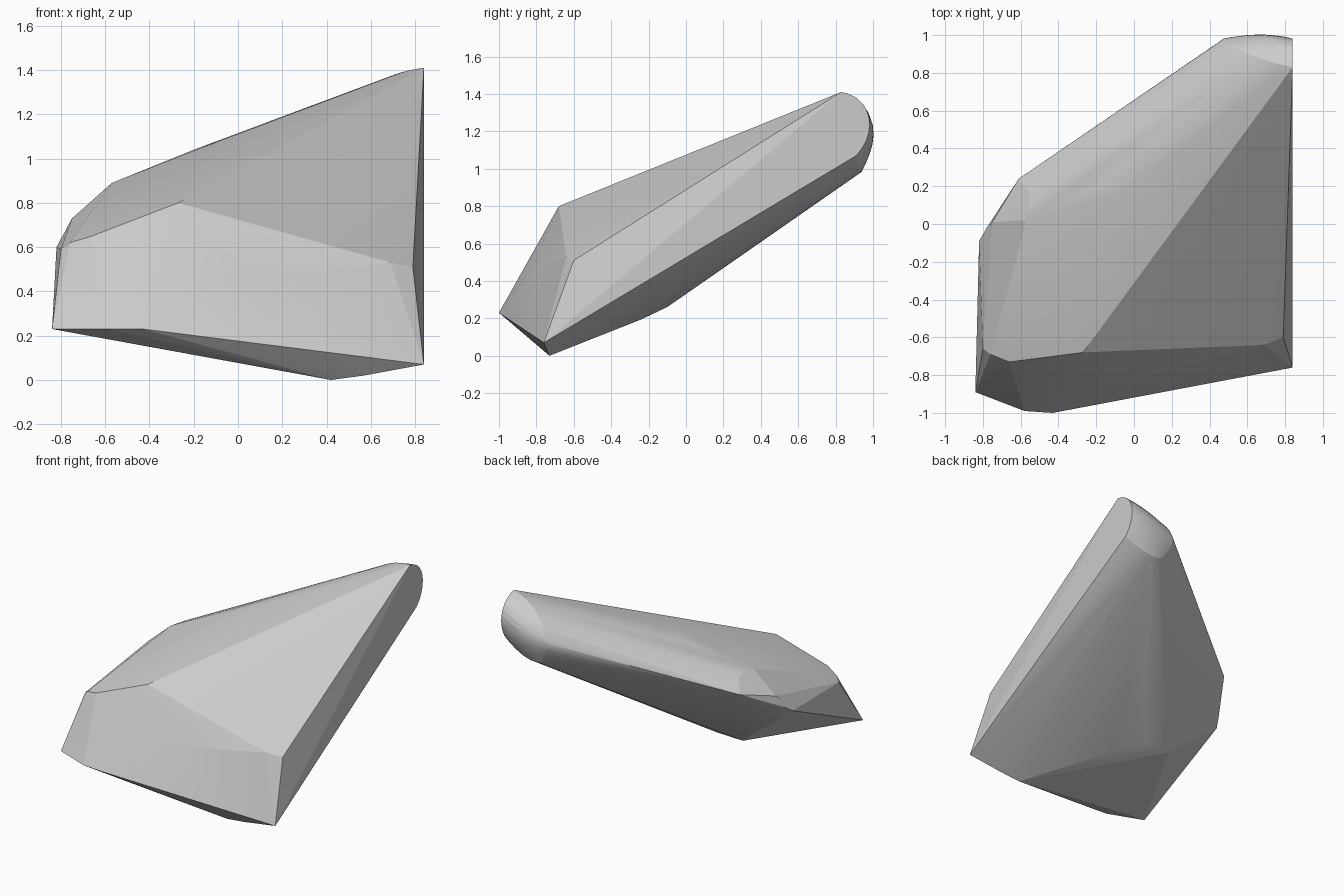
import bpy, bmesh, math
from mathutils import Vector

if "Cube" in bpy.data.objects:
    bpy.data.objects.remove(bpy.data.objects["Cube"])

# Main corners of the faceted slab
corners = [
    # front bottom lip
    (0.84, -0.76, 0.07), (0.57, -0.74, 0.02), (0.42, -0.73, 0.0),
    (-0.43, -1.0, 0.23), (-0.58, -0.99, 0.23), (-0.84, -0.89, 0.23),
    # front upper edge
    (-0.80, -0.66, 0.59), (-0.76, -0.69, 0.62), (-0.66, -0.73, 0.65),
    (-0.27, -0.68, 0.80), (0.01, -0.82, 0.47), (0.69, -0.64, 0.53), (0.79, -0.60, 0.51),
    # left end and upper face
    (-0.82, -0.09, 0.60), (-0.78, -0.02, 0.65), (-0.75, 0.01, 0.73),
    (-0.57, 0.02, 0.89), (-0.55, 0.16, 0.88), (-0.61, 0.24, 0.79),
    (-0.20, 0.20, 1.04), (-0.07, 0.16, 1.085),
    # underside
    (-0.55, 0.04, 0.53), (-0.40, -0.10, 0.26), (-0.19, -0.10, 0.265), (-0.02, -0.25, 0.19),
]

# Rounded back cap: profiles at its left, middle and right
left = [(0.50, 0.95, 1.25), (0.48, 0.98, 1.18), (0.48, 0.975, 1.11), (0.53, 0.94, 1.00)]
middle = [(0.66, 0.88, 1.36), (0.66, 0.98, 1.27), (0.66, 1.0, 1.15), (0.66, 0.935, 0.99)]
right = [(0.84, 0.83, 1.41), (0.84, 0.95, 1.34), (0.84, 0.98, 1.21), (0.84, 0.91, 1.07)]


def interpolate(points, t):
    """Smooth curve through evenly spaced points, t in 0..1."""
    n = len(points) - 1
    result = Vector((0, 0, 0))
    for i, p in enumerate(points):
        weight = 1.0
        for j in range(n + 1):
            if j != i:
                weight *= (t * n - j) / (i - j)
        result += weight * Vector(p)
    return result


steps = 10
cap = []
for i in range(steps + 1):
    row = [interpolate(curve, i / steps) for curve in (left, middle, right)]
    cap += [interpolate(row, j / steps) for j in range(steps + 1)]

# Stone body: skin over corners and cap
bm = bmesh.new()
for p in [Vector(c) for c in corners] + cap:
    bm.verts.new(p)
bmesh.ops.convex_hull(bm, input=bm.verts[:])
bmesh.ops.delete(bm, geom=[v for v in bm.verts if not v.link_faces], context='VERTS')
bmesh.ops.recalc_face_normals(bm, faces=bm.faces[:])
mesh = bpy.data.meshes.new("rock")
bm.to_mesh(mesh)
bm.free()
rock = bpy.data.objects.new("rock", mesh)
bpy.context.collection.objects.link(rock)

# Smooth only the gentle curves
bpy.context.view_layer.objects.active = rock
rock.select_set(True)
bpy.ops.object.shade_smooth_by_angle(angle=math.radians(12))
